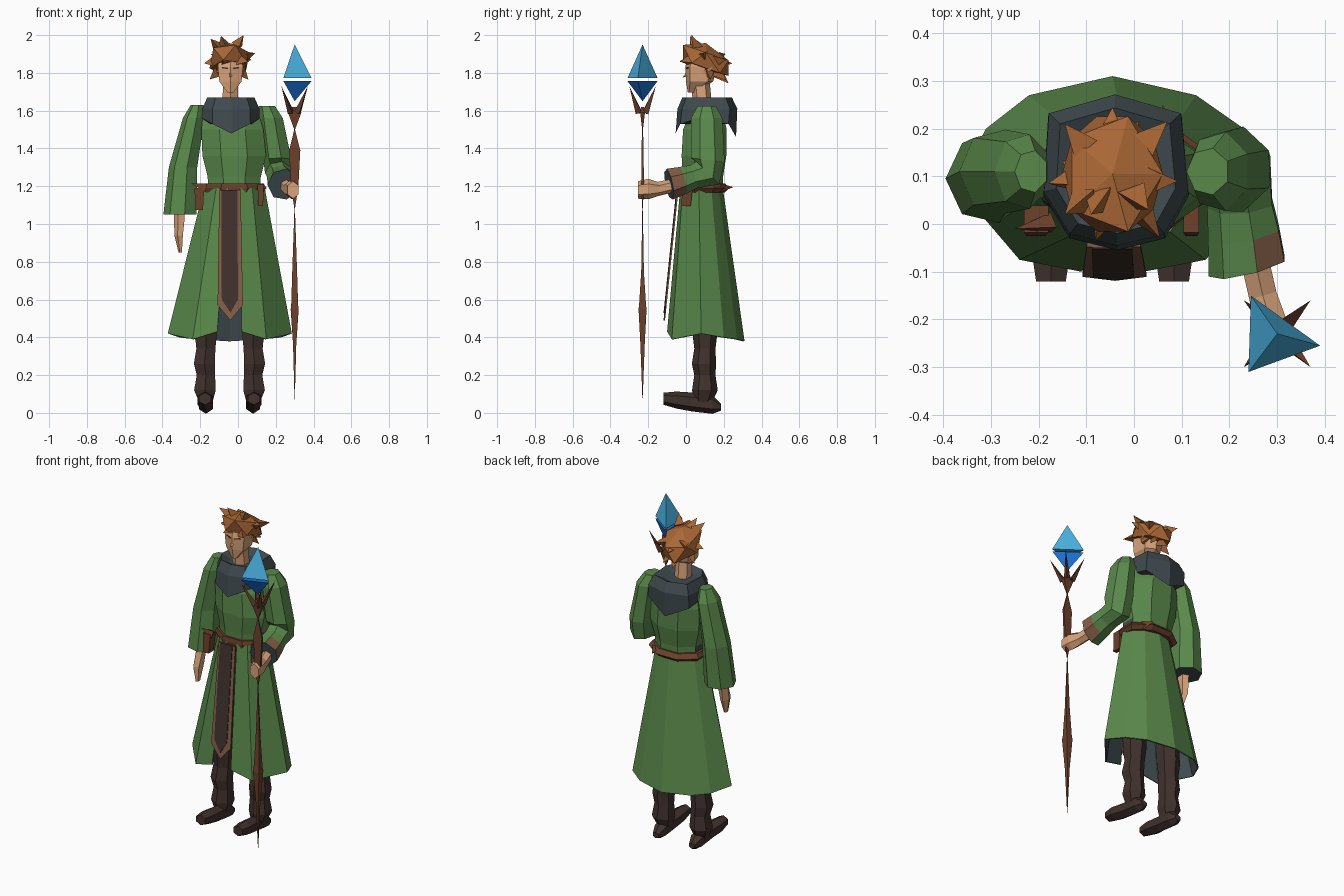
import bpy, bmesh, math
from mathutils import Vector


def material(name, rgb):
    m = bpy.data.materials.new(name)
    m.diffuse_color = (*rgb, 1)
    return m


GREEN = material("robe green", (0.102, 0.25, 0.070))
SLATE = material("slate cloth", (0.050, 0.069, 0.077))
HAIR = material("copper hair", (0.40, 0.135, 0.036))
SKIN = material("skin", (0.70, 0.37, 0.20))
BOOT = material("dark leather", (0.052, 0.031, 0.026))
BELT = material("red leather", (0.150, 0.052, 0.024))
TRIM = material("tan trim", (0.225, 0.110, 0.062))
LIGHT = material("pale crystal", (0.070, 0.44, 0.75))
BLUE = material("deep crystal", (0.012, 0.165, 0.66))
CX = -0.045  # body centre line


def finish(name, bm, mats, recalc=True):
    if recalc:
        bmesh.ops.recalc_face_normals(bm, faces=bm.faces[:])
    me = bpy.data.meshes.new(name)
    bm.to_mesh(me)
    bm.free()
    for m in mats:
        me.materials.append(m)
    ob = bpy.data.objects.new(name, me)
    bpy.context.collection.objects.link(ob)
    return ob


def loft(name, rings, mats, caps=True, closed=True, recalc=True):
    """Skin a list of point rings; the last cap uses the last material."""
    bm = bmesh.new()
    vs = [[bm.verts.new(p) for p in r] for r in rings]
    n = len(rings[0])
    for a, b in zip(vs, vs[1:]):
        for i in range(n if closed else n - 1):
            j = (i + 1) % n
            bm.faces.new((a[i], a[j], b[j], b[i]))
    if caps:
        bm.faces.new(vs[0])
        bm.faces.new(vs[-1]).material_index = len(mats) - 1
    return finish(name, bm, mats, recalc)


def ring(c, ru, rv, n=8, axis=(0, 0, 1)):
    """Elliptical ring across an axis; ru runs along x."""
    a = Vector(axis).normalized()
    u = (Vector((1, 0, 0)) - a * a.x).normalized()
    v = a.cross(u)
    out = []
    for i in range(n):
        t = 2 * math.pi * (i + 0.5) / n
        out.append(Vector(c) + u * ru * math.cos(t) + v * rv * math.sin(t))
    return out


def spike(bm, base, tip, r, n=3):
    base, tip = Vector(base), Vector(tip)
    d = (tip - base).normalized()
    u = d.orthogonal().normalized()
    v = d.cross(u)
    b = [bm.verts.new(base + r * (u * math.cos(t) + v * math.sin(t)))
         for t in (2 * math.pi * i / n for i in range(n))]
    t = bm.verts.new(tip)
    bm.faces.new(b)
    for i in range(n):
        bm.faces.new((b[i], b[(i + 1) % n], t))


def plate(name, outline, y_at, depth, mat):
    front = [(x, y_at(z), z) for x, z in outline]
    back = [(x, y_at(z) + depth, z) for x, z in outline]
    return loft(name, [front, back], [mat])


# Boots and feet
for side, x in (("left", -0.17), ("right", 0.08)):
    s = 1 if side == "right" else -1
    loft(side + "_boot", [
        ring((x, 0.09, 0.05), 0.038, 0.045, 6),
        ring((x + 0.005 * s, 0.10, 0.12), 0.066, 0.068, 6),
        ring((x, 0.10, 0.20), 0.056, 0.056, 6),
        ring((x + 0.008 * s, 0.095, 0.26), 0.064, 0.064, 6),
        ring((x, 0.10, 0.34), 0.058, 0.056, 6),
        ring((x, 0.10, 0.42), 0.068, 0.066, 6),
        ring((x - 0.02 * s, 0.10, 0.85), 0.055, 0.06, 6)], [BOOT])
    fwd = (0, -1, 0)
    loft(side + "_foot", [
        ring((x, 0.185, 0.03), 0.022, 0.018, 6, fwd),
        ring((x, 0.14, 0.045), 0.042, 0.050, 6, fwd),
        ring((x, 0.03, 0.058), 0.042, 0.050, 6, fwd),
        ring((x + 0.004 * s, -0.05, 0.068), 0.048, 0.045, 6, fwd),
        ring((x + 0.004 * s, -0.12, 0.075), 0.036, 0.032, 6, fwd)], [BOOT])

# Long open skirt with slate lining
hem = [(0.02, -0.10, 0.43), (0.15, -0.075, 0.39), (0.285, 0.08, 0.42), (0.23, 0.2, 0.40),
       (0.13, 0.27, 0.39), (CX, 0.31, 0.38), (-0.22, 0.27, 0.39), (-0.31, 0.2, 0.40),
       (-0.372, 0.08, 0.42), (-0.24, -0.075, 0.39), (-0.11, -0.10, 0.43)]
waist = [(-0.02 + (x - CX) * 0.49, 0.085 + (y - 0.11) * 0.55, 1.19) for x, y, z in hem]
skirt = loft("skirt", [hem, waist], [GREEN, SLATE], caps=False, closed=False, recalc=False)
mod = skirt.modifiers.new("lining", 'SOLIDIFY')
mod.thickness = 0.008
mod.offset = -1
mod.material_offset = 1

# Torso: full tunic over a slate shirt that shows at the sides of the waist
torso = loft("torso", [
    ring((-0.02, 0.09, 1.17), 0.150, 0.113),
    ring((-0.02, 0.09, 1.25), 0.152, 0.115),
    ring((-0.02, 0.095, 1.36), 0.182, 0.128),
    ring((-0.03, 0.10, 1.50), 0.178, 0.125),
    ring((-0.04, 0.11, 1.62), 0.15, 0.085)], [GREEN, SLATE])
for p in torso.data.polygons:
    if p.center.z < 1.25 and abs(p.normal.x) > 0.8:
        p.material_index = 1


# Tabard: trimmed panel with a dark inlay
def tabard_y(z):
    return -0.118 + (z - 0.5) * 0.103


plate("tabard_trim", [(-0.099, 1.18), (0.014, 1.18), (0.026, 0.57), (-0.040, 0.49), (-0.108, 0.57)],
      tabard_y, 0.008, TRIM)
plate("tabard_inlay", [(-0.088, 1.18), (-0.004, 1.18), (0.000, 0.60), (-0.040, 0.53), (-0.086, 0.60)],
      lambda z: tabard_y(z) - 0.004, 0.005, BOOT)

# Belt with pouches
loft("belt", [ring((-0.02, 0.09, 1.168), 0.165, 0.126), ring((-0.02, 0.10, 1.19), 0.185, 0.14),
              ring((-0.02, 0.09, 1.215), 0.168, 0.126)], [BELT])
for name, x, z, r in (("left_pouch", -0.205, 1.13, 0.028), ("right_pouch", 0.12, 1.15, 0.018)):
    loft(name, [ring((x, 0.0, z - 0.055), r, 0.035, 4), ring((x, 0.01, z + 0.06), r * 1.3, 0.04, 4)], [BELT])
ends = bmesh.new()
spike(ends, (-0.17, 0.0, 1.19), (-0.25, -0.01, 1.215), 0.025)
spike(ends, (0.08, 0.18, 1.195), (0.06, 0.25, 1.195), 0.028)
finish("belt_ends", ends, [BELT])

# Cowl around the neck
low = [(-0.035, -0.055, 1.48), (0.065, -0.03, 1.53), (0.115, 0.06, 1.56), (0.10, 0.225, 1.53),
       (-0.04, 0.265, 1.46), (-0.18, 0.225, 1.53), (-0.19, 0.06, 1.56), (-0.135, -0.03, 1.53)]


def cowl_ring(s, z, dy=0.0):
    return [(-0.04 + (x + 0.04) * s, 0.115 + dy + (y - 0.115) * s, z) for x, y, _ in low]


loft("cowl", [low, cowl_ring(0.99, 1.61, 0.008), cowl_ring(0.82, 1.67, 0.005), cowl_ring(0.5, 1.645)], [SLATE])

# Hanging left arm
loft("left_sleeve", [
    ring((-0.215, 0.11, 1.63), 0.035, 0.045, 7),
    ring((-0.232, 0.11, 1.56), 0.060, 0.08, 7),
    ring((-0.287, 0.11, 1.30), 0.079, 0.090, 7),
    ring((-0.303, 0.095, 1.05), 0.092, 0.095, 7)], [GREEN, SLATE])
loft("left_hand", [
    ring((-0.305, 0.08, 1.12), 0.032, 0.035, 5),
    ring((-0.308, 0.07, 1.02), 0.030, 0.034, 5),
    ring((-0.312, 0.055, 0.94), 0.025, 0.042, 5),
    ring((-0.305, 0.04, 0.85), 0.010, 0.018, 5)], [SKIN])

# Bent right arm reaching for the staff
down = (0, 0, -1)
sleeve = loft("right_sleeve", [
    ring((0.155, 0.11, 1.625), 0.045, 0.05, 7, down),
    ring((0.178, 0.11, 1.56), 0.066, 0.085, 7, down),
    ring((0.212, 0.115, 1.34), 0.078, 0.092, 7, (0, -0.1, -1)),
    ring((0.218, 0.115, 1.27), 0.075, 0.088, 7, (0, -0.7, -0.7)),
    ring((0.225, 0.04, 1.25), 0.072, 0.065, 7, (0.1, -1, -0.3)),
    ring((0.233, -0.02, 1.23), 0.079, 0.075, 7, (0.2, -1, -0.25)),
    ring((0.24, -0.09, 1.21), 0.086, 0.085, 7, (0.25, -1, -0.2))], [GREEN, TRIM, SLATE])
for p in sleeve.data.polygons:  # turned-back cuff on the outer side
    if p.material_index == 0 and p.normal.x > 0.55 and p.center.y < -0.02:
        p.material_index = 1
loft("right_hand", [
    ring((0.245, -0.04, 1.21), 0.034, 0.036, 6, (0.2, -1, 0)),
    ring((0.27, -0.15, 1.185), 0.034, 0.038, 6, (0.3, -1, 0)),
    ring((0.285, -0.20, 1.185), 0.040, 0.054, 6, (0, -1, 0)),
    ring((0.292, -0.255, 1.18), 0.034, 0.046, 6, (0, -1, 0))], [SKIN])

# Staff
SX, SY = 0.30, -0.23
shaft = ((0.07, 0.001, 0.001), (0.36, 0.012, 0.016), (0.55, 0.030, 0.030), (0.57, 0.026, 0.026),
         (0.75, 0.018, 0.010), (1.08, 0.002, 0.002), (1.20, 0.028, 0.010), (1.39, 0.042, 0.008),
         (1.41, 0.034, 0.008), (1.50, 0.003, 0.003), (1.59, 0.050, 0.018), (1.62, 0.016, 0.010))
loft("staff", [ring((SX, SY, z), a, b, 4) for z, a, b in shaft], [BELT])
prongs = bmesh.new()
for dx in (-1, 1):
    for dy in (-1, 1):
        spike(prongs, (SX + 0.018 * dx, SY + 0.018 * dy, 1.59), (SX + 0.07 * dx, SY + 0.07 * dy, 1.73), 0.02)
finish("staff_prongs", prongs, [BELT])

# Floating crystal: two three-sided pyramids
tri = [(0.245, -0.15), (0.24, -0.31), (0.39, -0.255)]
for name, zb, zt, mat in (("crystal_top", 1.772, 1.95, LIGHT), ("crystal_bottom", 1.757, 1.65, BLUE)):
    bm = bmesh.new()
    b = [bm.verts.new((x, y, zb)) for x, y in tri]
    t = bm.verts.new((SX, SY, zt))
    bm.faces.new(b)
    for i in range(3):
        bm.faces.new((b[i], b[(i + 1) % 3], t))
    finish(name, bm, [mat])

# Neck, head and face
HX = CX + 0.005
loft("neck", [ring((HX, 0.09, 1.60), 0.05, 0.05, 6), ring((HX, 0.075, 1.76), 0.045, 0.05, 6)], [SKIN])


def head_ring(y, z, rx, ry):
    """Broad flat face with a slight centre ridge."""
    shape = ((0, -1), (0.95, -0.7), (0.9, 0.6), (0, 1), (-0.9, 0.6), (-0.95, -0.7))
    return [(HX + rx * a, y + ry * b, z) for a, b in shape]


loft("head", [head_ring(0.030, 1.695, 0.016, 0.020), head_ring(0.072, 1.755, 0.062, 0.072),
              head_ring(0.080, 1.83, 0.070, 0.084), head_ring(0.09, 1.91, 0.060, 0.075)], [SKIN])
face = bmesh.new()
spike(face, (HX, 0.012, 1.795), (HX, -0.020, 1.775), 0.015)
for s in (-1, 1):
    spike(face, (HX + 0.055 * s, 0.10, 1.80), (HX + 0.088 * s, 0.14, 1.83), 0.022)
finish("nose_and_ears", face, [SKIN])
for name, s in (("left_eye", -1), ("right_eye", 1)):  # slanted with the cheeks
    pts = [(HX + s * d, -0.007 + d * 0.38, z) for d, z in
           ((0.014, 1.820), (0.046, 1.824), (0.046, 1.832), (0.014, 1.827))]
    loft(name, [pts, [(x, y + 0.008, z) for x, y, z in pts]], [BOOT])

# Hair: big facets sloping to the back, with loose tufts
hair = bmesh.new()
bmesh.ops.create_icosphere(hair, subdivisions=1, radius=1)
for v in hair.verts:
    x, y, z = v.co
    y = 0.105 + y * 0.142
    z = 1.866 + z * 0.092 - 0.34 * (y - 0.105)
    v.co = (CX + x * 0.118, y, max(z, 1.868 - 0.52 * max(y, 0.0)))
hc = Vector((CX, 0.10, 1.87))
tips = [(-0.145, 0.21, 1.90), (CX, 0.245, 1.85), (0.07, 0.215, 1.87), (0.092, 0.09, 1.905),
        (0.055, -0.03, 1.86), (-0.08, -0.035, 1.86), (-0.18, 0.085, 1.85), (-0.145, 0.02, 1.98),
        (-0.09, 0.02, 1.995), (0.03, 0.03, 2.0), (0.055, 0.13, 1.765),
        (-0.15, 0.13, 1.765), (-0.06, 0.225, 1.745), (0.01, 0.215, 1.76)]
for t in tips:
    spike(hair, hc.lerp(Vector(t), 0.55), t, 0.036)
finish("hair", hair, [HAIR])
